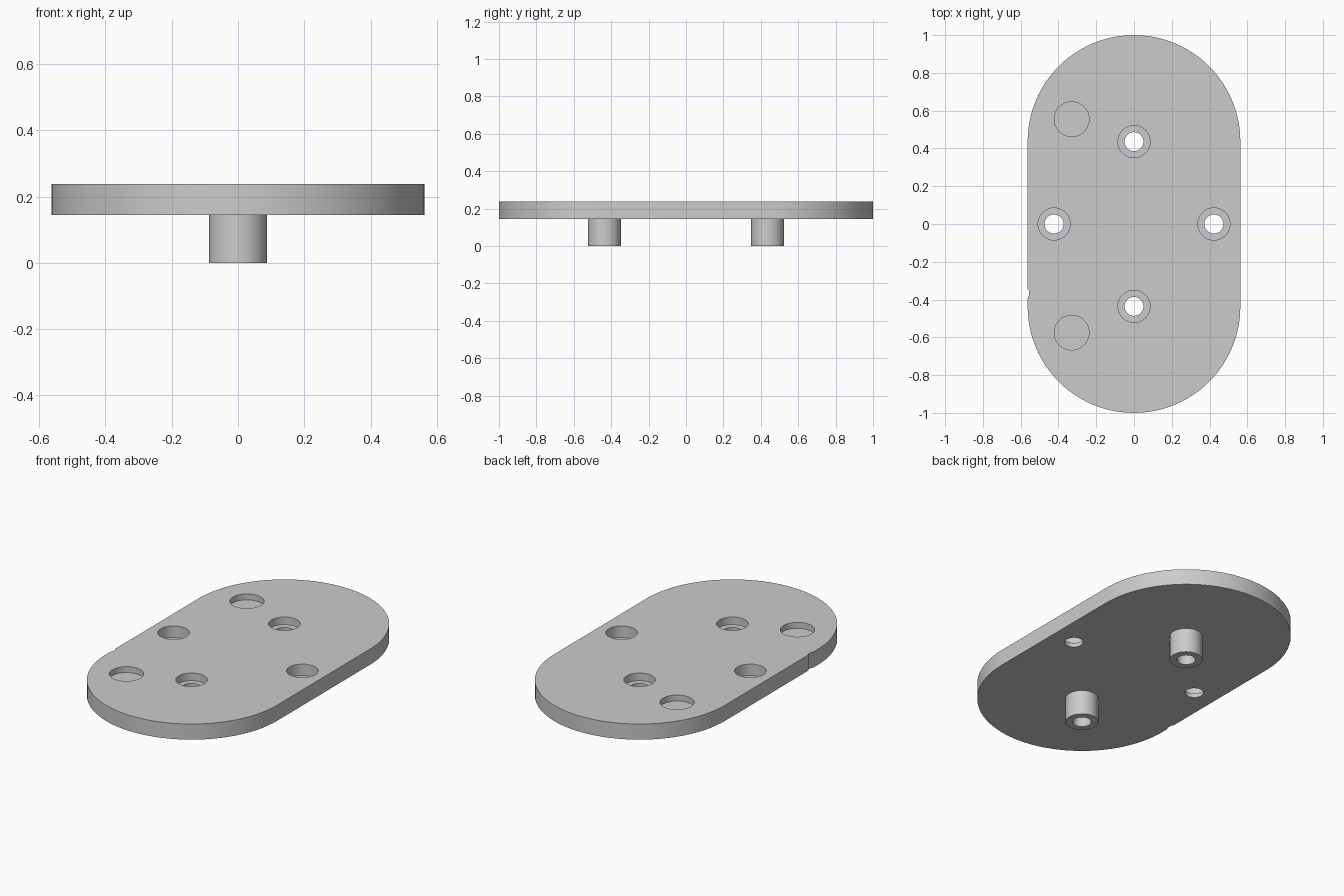
import bpy, bmesh
from math import sin, cos, pi

cube = bpy.data.objects.get("Cube")
if cube:
    bpy.data.objects.remove(cube, do_unlink=True)

HALF_W, STRAIGHT = 0.563, 0.437      # plate half width, half length of its straight sides
BOTTOM, TOP = 0.145, 0.238           # plate heights
HOLE_R, BORE_R, POST_R, POCKET_R = 0.05, 0.085, 0.088, 0.092
SCREW_Y, SCREW_X = 0.436, 0.423

grey = bpy.data.materials.new("light_grey")
grey.use_nodes = True
colour = (0.6, 0.6, 0.6, 1)
grey.diffuse_color = colour
grey.node_tree.nodes["Principled BSDF"].inputs["Base Color"].default_value = colour


def add_object(name, bm):
    bmesh.ops.recalc_face_normals(bm, faces=bm.faces)
    mesh = bpy.data.meshes.new(name)
    bm.to_mesh(mesh)
    bm.free()
    mesh.materials.append(grey)
    obj = bpy.data.objects.new(name, mesh)
    bpy.context.collection.objects.link(obj)
    return obj


def turned(name, profile, x, y, hollow=False, sides=64):
    """Turn a (radius, z) profile about a vertical axis."""
    bm = bmesh.new()
    rings = [[bm.verts.new((x + r * cos(2 * pi * i / sides), y + r * sin(2 * pi * i / sides), z))
              for i in range(sides)] for r, z in profile]
    pairs = list(zip(rings, rings[1:]))
    if hollow:
        pairs.append((rings[-1], rings[0]))
    else:
        bm.faces.new(rings[0])
        bm.faces.new(rings[-1])
    for a, b in pairs:
        for i in range(sides):
            j = (i + 1) % sides
            bm.faces.new((a[i], a[j], b[j], b[i]))
    return add_object(name, bm)


# Rounded plate outline with a tiny nick on its right edge
arc = [pi * i / 48 for i in range(49)]
outline = [(HALF_W * cos(a), STRAIGHT + HALF_W * sin(a)) for a in arc]
outline += [(-HALF_W, -0.345), (-HALF_W + 0.008, -0.35), (-HALF_W + 0.008, -0.375), (-HALF_W, -0.395)]
outline += [(-HALF_W * cos(a), -STRAIGHT - HALF_W * sin(a)) for a in arc]
bm = bmesh.new()
face = bm.faces.new([bm.verts.new((x, y, BOTTOM)) for x, y in outline])
top = bmesh.ops.extrude_face_region(bm, geom=[face])["geom"]
bmesh.ops.translate(bm, vec=(0, 0, TOP - BOTTOM), verts=[v for v in top if isinstance(v, bmesh.types.BMVert)])
plate = add_object("plate", bm)

# Counterbored screw holes and shallow round pockets
cutters = []
for x, y, depth in ((0, SCREW_Y, 0.045), (0, -SCREW_Y, 0.045), (SCREW_X, 0, 0.068), (-SCREW_X, 0, 0.068)):
    step = TOP - depth
    cutters.append(turned("hole_cutter", [(HOLE_R, BOTTOM - 0.1), (HOLE_R, step), (BORE_R, step),
                                          (BORE_R, TOP + 0.1)], x, y))
for y in (0.555, -0.575):
    cutters.append(turned("pocket_cutter", [(POCKET_R, TOP - 0.035), (POCKET_R, TOP + 0.1)], -0.33, y))
for cutter in cutters:
    mod = plate.modifiers.new("cut", "BOOLEAN")
    mod.operation, mod.solver, mod.object = "DIFFERENCE", "EXACT", cutter

# Bake the cuts and discard the cutters
graph = bpy.context.evaluated_depsgraph_get()
graph.update()
cut_mesh = bpy.data.meshes.new_from_object(plate.evaluated_get(graph))
plate.modifiers.clear()
plate.data = cut_mesh
for cutter in cutters:
    bpy.data.objects.remove(cutter, do_unlink=True)

# Hollow posts beneath the front and back holes
posts = [turned(name, [(HOLE_R, 0), (POST_R, 0), (POST_R, BOTTOM), (HOLE_R, BOTTOM)], 0, y, hollow=True)
         for name, y in (("front_post", -SCREW_Y), ("back_post", SCREW_Y))]

# Smooth the round walls, keep the rims sharp
bpy.ops.object.select_all(action="DESELECT")
for obj in [plate] + posts:
    obj.select_set(True)
    bpy.context.view_layer.objects.active = obj
bpy.ops.object.shade_smooth_by_angle(angle=pi / 6)
